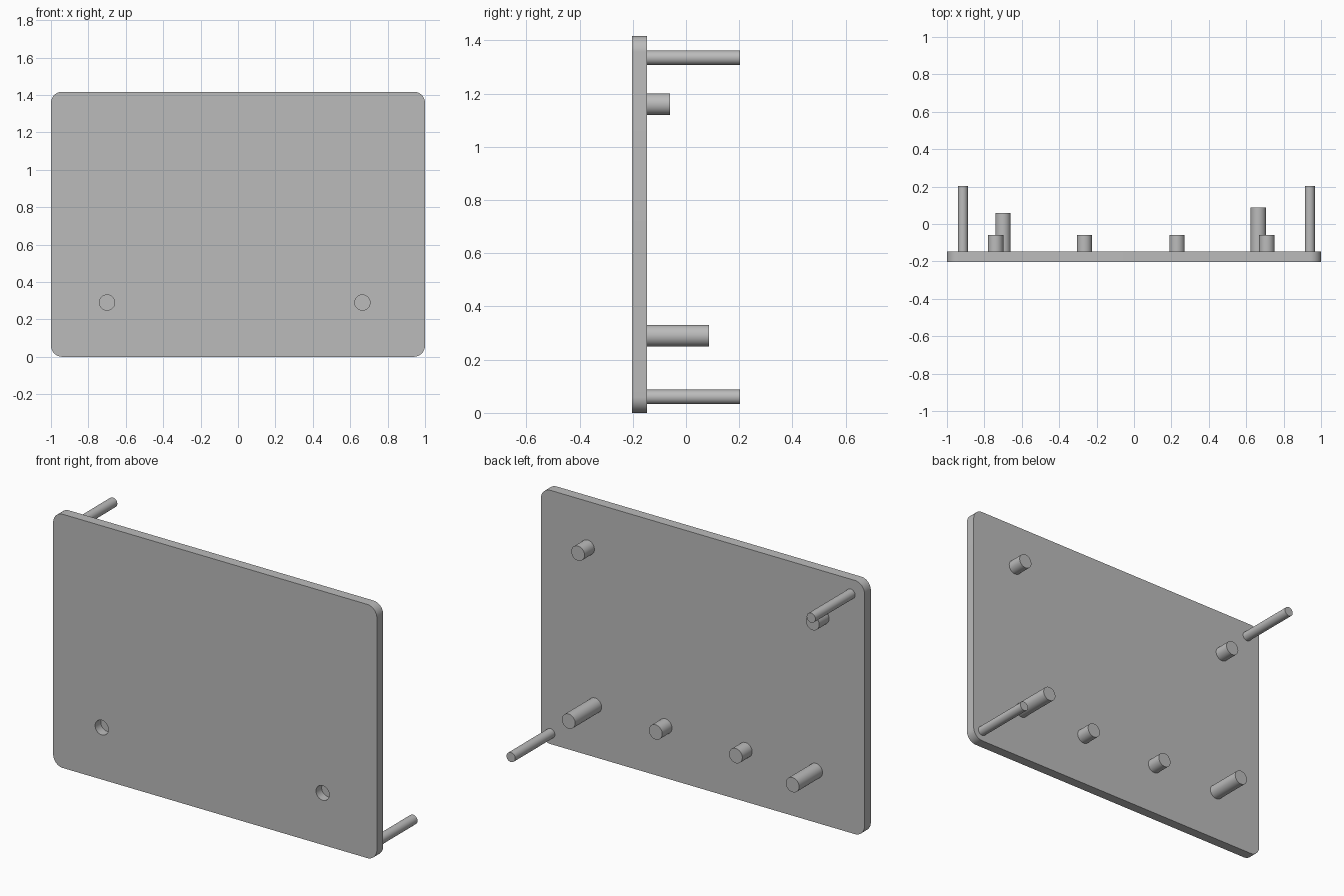
import bpy, bmesh, math
from mathutils import Vector

if "Cube" in bpy.data.objects:
    bpy.data.objects.remove(bpy.data.objects["Cube"], do_unlink=True)

WIDTH, HEIGHT, CORNER = 2.0, 1.417, 0.06
FRONT, BACK = -0.203, -0.147
PEG_R, PIN_R = 0.041, 0.027
LOW_Z, HIGH_Z = 0.29, 1.16

grey = bpy.data.materials.new("plain grey")
grey.use_nodes = True
colour = (0.5, 0.5, 0.5, 1)
grey.diffuse_color = colour
grey.node_tree.nodes["Principled BSDF"].inputs["Base Color"].default_value = colour


def smooth(obj):
    bpy.ops.object.select_all(action="DESELECT")
    obj.select_set(True)
    bpy.context.view_layer.objects.active = obj
    bpy.ops.object.shade_smooth_by_angle(angle=math.radians(35))


def rod(name, x, z, radius, y0, y1):
    """Round rod running from front to back."""
    bpy.ops.mesh.primitive_cylinder_add(
        vertices=48, radius=radius, depth=y1 - y0,
        location=(x, (y0 + y1) / 2, z), rotation=(math.pi / 2, 0, 0))
    obj = bpy.context.object
    obj.name = name
    obj.data.materials.append(grey)
    smooth(obj)
    return obj


# Panel: rounded rectangle extruded backwards
bm = bmesh.new()
outline = []
for i, (sx, sz) in enumerate([(1, 1), (-1, 1), (-1, -1), (1, -1)]):
    cx = sx * (WIDTH / 2 - CORNER)
    cz = HEIGHT / 2 + sz * (HEIGHT / 2 - CORNER)
    for k in range(13):
        a = math.pi / 2 * (i + k / 12)
        outline.append(bm.verts.new((cx + CORNER * math.cos(a), FRONT,
                                     cz + CORNER * math.sin(a))))
face = bm.faces.new(outline)
ext = bmesh.ops.extrude_face_region(bm, geom=[face])
moved = [g for g in ext["geom"] if isinstance(g, bmesh.types.BMVert)]
bmesh.ops.translate(bm, verts=moved, vec=Vector((0, BACK - FRONT, 0)))
bmesh.ops.recalc_face_normals(bm, faces=bm.faces)
mesh = bpy.data.meshes.new("panel")
bm.to_mesh(mesh)
bm.free()
panel = bpy.data.objects.new("panel", mesh)
bpy.context.collection.objects.link(panel)
mesh.materials.append(grey)

# Blind holes in the front, in line with the long pegs
for x in (-0.70, 0.665):
    cutter = rod("hole_cutter", x, LOW_Z, PEG_R, FRONT - 0.05, BACK - 0.006)
    cut = panel.modifiers.new("hole", "BOOLEAN")
    cut.operation = "DIFFERENCE"
    cut.solver = "EXACT"
    cut.object = cutter
    bpy.context.view_layer.objects.active = panel
    bpy.ops.object.modifier_apply(modifier=cut.name)
    bpy.data.objects.remove(cutter, do_unlink=True)
smooth(panel)

# Long pegs behind the holes
rod("long_peg_right", -0.70, LOW_Z, PEG_R, BACK, 0.06)
rod("long_peg_left", 0.665, LOW_Z, PEG_R, BACK, 0.087)

# Short pegs
for name, x, z in [("upper_peg_right", -0.74, HIGH_Z), ("upper_peg_left", 0.71, HIGH_Z),
                   ("lower_peg_right", -0.265, LOW_Z), ("lower_peg_left", 0.23, LOW_Z)]:
    rod(name, x, z, PEG_R, BACK, -0.06)

# Thin locating pins in opposite corners
rod("upper_pin", -0.915, 1.335, PIN_R, BACK, 0.203)
rod("lower_pin", 0.94, 0.06, PIN_R, BACK, 0.203)
